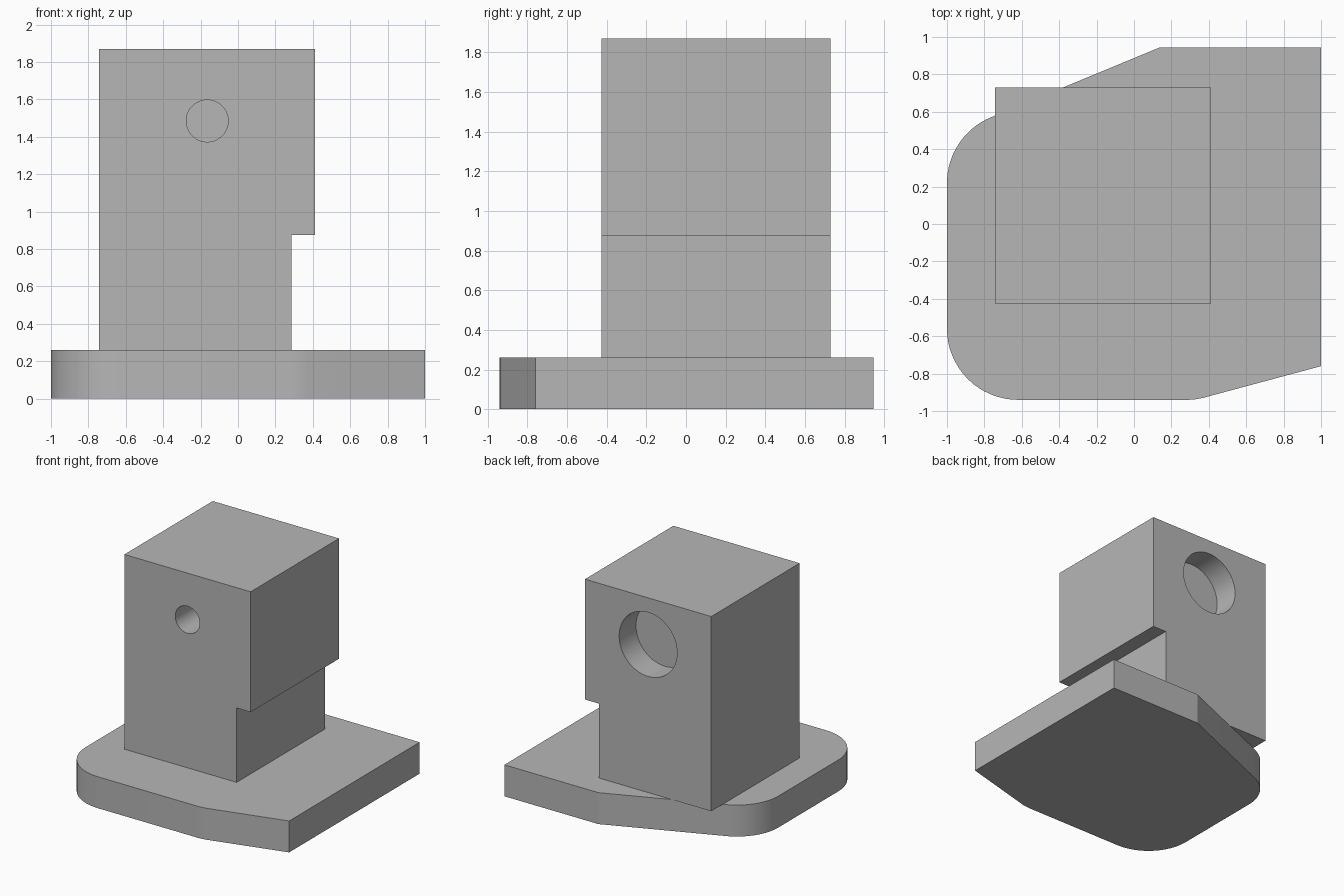
import bpy, bmesh, math
from mathutils import Vector, Matrix

cube = bpy.data.objects.get("Cube")
if cube:
    bpy.data.objects.remove(cube, do_unlink=True)

grey = bpy.data.materials.new("plain grey")
grey.use_nodes = True
grey.diffuse_color = (0.47, 0.47, 0.47, 1)
grey.node_tree.nodes["Principled BSDF"].inputs["Base Color"].default_value = grey.diffuse_color

BASE_TOP = 0.26
ROUND = 0.38


def add_object(name, bm):
    bmesh.ops.recalc_face_normals(bm, faces=bm.faces)
    mesh = bpy.data.meshes.new(name)
    bm.to_mesh(mesh)
    bm.free()
    mesh.materials.append(grey)
    obj = bpy.data.objects.new(name, mesh)
    bpy.context.collection.objects.link(obj)
    return obj


def prism(name, points, move):
    """Extrude a closed 3D outline along the vector move."""
    bm = bmesh.new()
    face = bm.faces.new([bm.verts.new(p) for p in points])
    side = bmesh.ops.extrude_face_region(bm, geom=[face], use_keep_orig=True)["geom"]
    bmesh.ops.translate(bm, vec=move, verts=[v for v in side if isinstance(v, bmesh.types.BMVert)])
    return add_object(name, bm)


def fillet(before, corner, after, radius, steps=16):
    """Points of a round that is tangent to both sides of a corner."""
    a = (Vector(before) - Vector(corner)).normalized()
    b = (Vector(after) - Vector(corner)).normalized()
    half = a.angle(b) / 2
    centre = Vector(corner) + (a + b).normalized() * radius / math.sin(half)
    start = Vector(corner) + a * radius / math.tan(half) - centre
    sweep = math.pi - 2 * half
    return [centre + Matrix.Rotation(sweep * i / steps, 2) @ start for i in range(steps + 1)]


def smooth(obj):
    bpy.ops.object.select_all(action="DESELECT")
    obj.select_set(True)
    bpy.context.view_layer.objects.active = obj
    bpy.ops.object.shade_smooth_by_angle(angle=math.radians(20))


# Base plate: counter-clockwise corners with the radius of each
corners = [((0.33, -0.94), ROUND), ((1, -0.76), 0), ((1, 0.945), 0),
           ((0.14, 0.945), 0), ((-1, 0.473), ROUND), ((-1, -0.94), ROUND)]
outline = []
for i, (corner, radius) in enumerate(corners):
    if radius:
        outline += fillet(corners[i - 1][0], corner, corners[(i + 1) % len(corners)][0], radius)
    else:
        outline.append(Vector(corner))
base_plate = prism("base_plate", [(p.x, p.y, 0) for p in outline], (0, 0, BASE_TOP))
smooth(base_plate)

# Upright block with a step cut under its left side
FRONT, BACK = -0.425, 0.73
LEFT, RIGHT, STEP = 0.413, -0.742, 0.285
profile = [(RIGHT, BASE_TOP), (STEP, BASE_TOP), (STEP, 0.875),
           (LEFT, 0.875), (LEFT, 1.87), (RIGHT, 1.87)]
block = prism("upright_block", [(x, FRONT, z) for x, z in profile], (0, BACK - FRONT, 0))


# Blind round holes in the front and back faces
def bore(name, radius, face_y, depth):
    bm = bmesh.new()
    place = Matrix.Translation(((LEFT + RIGHT) / 2, face_y, 1.485)) @ Matrix.Rotation(math.pi / 2, 4, "X")
    bmesh.ops.create_cone(bm, cap_ends=True, segments=64, radius1=radius, radius2=radius,
                          depth=2 * depth, matrix=place)
    cutter = add_object(name, bm)
    cutter.hide_render = True
    cutter.hide_viewport = True
    cutter.display_type = "WIRE"
    cut = block.modifiers.new(name, "BOOLEAN")
    cut.operation = "DIFFERENCE"
    cut.solver = "EXACT"
    cut.object = cutter
    return cutter


cutters = [bore("front_hole_cutter", 0.112, FRONT, 0.45),
           bore("back_hole_cutter", 0.265, BACK, 0.22)]

# Bake the cuts, then drop the cutters
bpy.context.view_layer.update()
graph = bpy.context.evaluated_depsgraph_get()
cut_mesh = bpy.data.meshes.new_from_object(block.evaluated_get(graph))
block.modifiers.clear()
block.data = cut_mesh
for cutter in cutters:
    bpy.data.objects.remove(cutter, do_unlink=True)
smooth(block)
